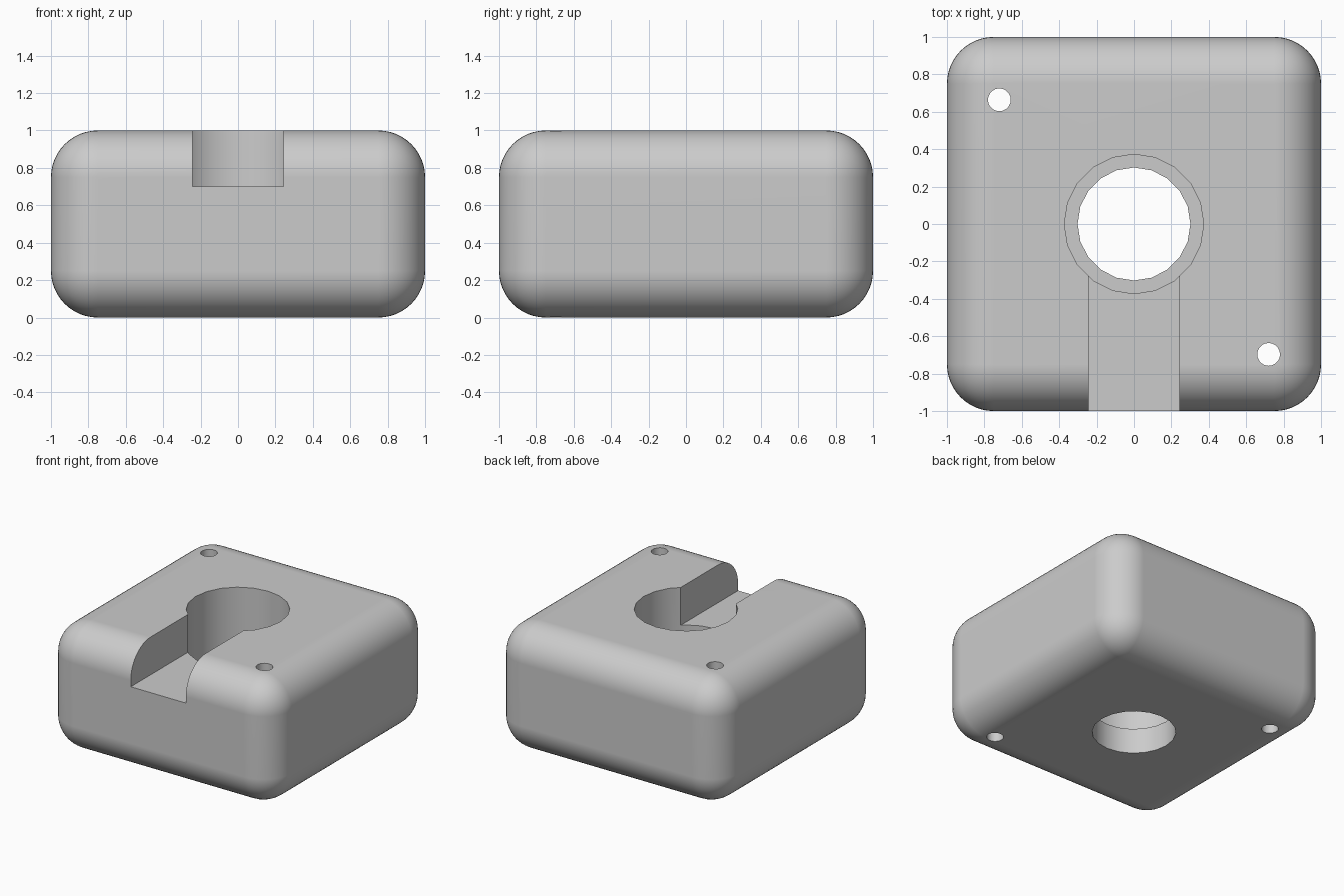
import bpy
import bmesh
from mathutils import Matrix

default = bpy.data.objects.get("Cube")
if default:
    bpy.data.objects.remove(default, do_unlink=True)

grey = bpy.data.materials.new("light grey")
grey.use_nodes = True
colour = (0.6, 0.6, 0.6, 1)
grey.diffuse_color = colour
grey.node_tree.nodes["Principled BSDF"].inputs["Base Color"].default_value = colour


def make_object(name, bm):
    mesh = bpy.data.meshes.new(name)
    bm.to_mesh(mesh)
    bm.free()
    mesh.materials.append(grey)
    obj = bpy.data.objects.new(name, mesh)
    bpy.context.collection.objects.link(obj)
    return obj


def box(name, low, high, radius=0):
    bm = bmesh.new()
    bmesh.ops.create_cube(bm, size=1)
    for v in bm.verts:
        v.co = [a if c < 0 else b for c, a, b in zip(v.co, low, high)]
    if radius:
        bmesh.ops.bevel(bm, geom=bm.edges[:], offset=radius, segments=12,
                        profile=0.5, affect='EDGES')
    return make_object(name, bm)


def cylinder(name, x, y, radius, bottom, top, sides=20):
    bm = bmesh.new()
    bmesh.ops.create_cone(bm, cap_ends=True, segments=sides, radius1=radius,
                          radius2=radius, depth=top - bottom,
                          matrix=Matrix.Translation((x, y, (bottom + top) / 2)))
    return make_object(name, bm)


# Rounded block
block = box("rounded_block", (-1, -1, 0), (1, 1, 1), radius=0.25)

# Stepped centre bore, front channel and two through holes
cutters = [
    cylinder("bore_cutter", 0, 0, 0.302, -0.5, 1.5),
    cylinder("counterbore_cutter", 0, 0, 0.373, 0.2, 1.5),
    box("channel_cutter", (-0.242, -1.5, 0.7), (0.242, 0, 1.5)),
    cylinder("back_hole_cutter", -0.72, 0.664, 0.061, -0.5, 1.5),
    cylinder("front_hole_cutter", 0.72, -0.697, 0.061, -0.5, 1.5),
]
bpy.ops.object.select_all(action='DESELECT')
bpy.context.view_layer.objects.active = block
block.select_set(True)
for cutter in cutters:
    cutter.hide_render = True
    cut = block.modifiers.new(cutter.name, 'BOOLEAN')
    cut.operation = 'DIFFERENCE'
    cut.solver = 'EXACT'
    cut.object = cutter
    bpy.ops.object.modifier_apply(modifier=cut.name)
    bpy.data.objects.remove(cutter, do_unlink=True)

# Smooth rounding with crisp cut edges
bpy.ops.object.shade_smooth_by_angle(angle=0.52)
weighted = block.modifiers.new("weighted_normals", 'WEIGHTED_NORMAL')
weighted.keep_sharp = True
